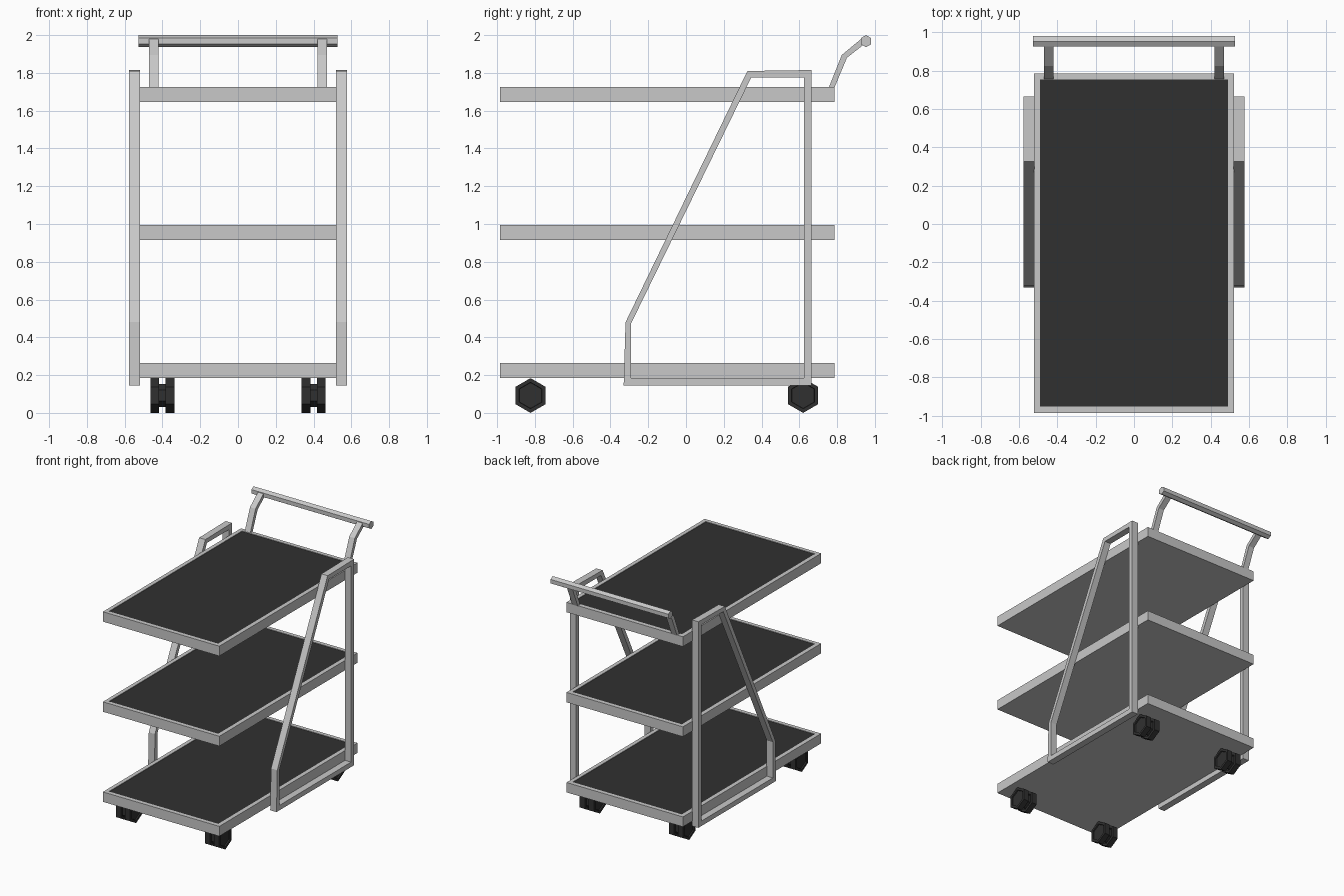
import bpy, bmesh
from math import cos, sin, pi
from mathutils import Vector

cube = bpy.data.objects.get("Cube")
if cube:
    bpy.data.objects.remove(cube, do_unlink=True)


def make_material(name, value):
    m = bpy.data.materials.new(name)
    m.use_nodes = True
    colour = (value, value, value, 1)
    m.diffuse_color = colour
    m.node_tree.nodes["Principled BSDF"].inputs["Base Color"].default_value = colour
    return m


grey = make_material("light grey metal", 0.58)
black = make_material("black rubber", 0.03)


def finish(name, bm, *materials):
    bmesh.ops.recalc_face_normals(bm, faces=bm.faces)
    mesh = bpy.data.meshes.new(name)
    bm.to_mesh(mesh)
    bm.free()
    for m in materials:
        mesh.materials.append(m)
    obj = bpy.data.objects.new(name, mesh)
    bpy.context.collection.objects.link(obj)
    return obj


def prism(bm, profile, x0, x1):
    """Extrude a (y, z) profile along x; returns the two end faces."""
    a, b = ([bm.verts.new((x, y, z)) for y, z in profile] for x in (x0, x1))
    n = len(profile)
    for i in range(n):
        j = (i + 1) % n
        bm.faces.new((a[i], a[j], b[j], b[i]))
    return [bm.faces.new(a[::-1]), bm.faces.new(b)]


def ring(bm, outer, inner, x0, x1):
    """Closed tube frame between matching outer and inner (y, z) loops."""
    loops = [[bm.verts.new((x, y, z)) for y, z in loop]
             for x, loop in ((x0, outer), (x1, outer), (x1, inner), (x0, inner))]
    n = len(outer)
    for a, b in zip(loops, loops[1:] + loops[:1]):
        for i in range(n):
            j = (i + 1) % n
            bm.faces.new((a[i], a[j], b[j], b[i]))


def hexagon(y, z, r):
    return [(y + r * sin(i * pi / 3), z + r * cos(i * pi / 3)) for i in range(6)]


# Trays: grey slab with a slightly sunken black mat
for name, base in (("bottom", 0.185), ("middle", 0.915), ("top", 1.645)):
    bm = bmesh.new()
    lo, hi = base, base + 0.08
    prism(bm, [(-0.985, lo), (0.785, lo), (0.785, hi), (-0.985, hi)], -0.522, 0.522)
    bmesh.ops.recalc_face_normals(bm, faces=bm.faces)
    mat = [f for f in bm.faces if f.normal.z > 0.9]
    bmesh.ops.inset_region(bm, faces=mat, thickness=0.045)
    bmesh.ops.inset_region(bm, faces=mat, thickness=0.0005, depth=-0.004)
    for f in mat:
        f.material_index = 1
    finish(name + "_tray", bm, grey, black)

# Slanted side frames and handle brackets, one per side
outer = [(-0.33, 0.145), (0.665, 0.145), (0.665, 1.815), (0.325, 1.81), (-0.32, 0.48)]
inner = [(-0.29, 0.185), (0.625, 0.185), (0.625, 1.775), (0.345, 1.775), (-0.29, 0.475)]
bracket = [(0.755, 1.72), (0.785, 1.72), (0.852, 1.88), (0.95, 1.957),
           (0.93, 1.982), (0.825, 1.895)]
for side, s in (("left", 1), ("right", -1)):
    bm = bmesh.new()
    ring(bm, outer, inner, s * 0.52, s * 0.576)
    finish(side + "_side_frame", bm, grey)
    bm = bmesh.new()
    prism(bm, bracket, s * 0.42, s * 0.47)
    finish(side + "_handle_bracket", bm, grey)

# Push handle
bm = bmesh.new()
prism(bm, hexagon(0.953, 1.968, 0.032), -0.528, 0.528)
finish("push_handle", bm, grey)

# Twin-wheel casters: two hexagonal wheels with dished faces on a hub
for end, y in (("front", -0.823), ("back", 0.62)):
    for side, s in (("left", 1), ("right", -1)):
        bm = bmesh.new()
        for k in (-1, 1):
            x = s * 0.4 + k * 0.04
            prism(bm, hexagon(y, 0.092, 0.092), x - 0.023, x + 0.023)
        bmesh.ops.recalc_face_normals(bm, faces=bm.faces)
        discs = [f for f in bm.faces if len(f.verts) == 6]
        bmesh.ops.inset_individual(bm, faces=discs, thickness=0.022)
        bmesh.ops.inset_individual(bm, faces=discs, thickness=0.002, depth=-0.01)
        prism(bm, hexagon(y, 0.092, 0.06), s * 0.4 - 0.03, s * 0.4 + 0.03)
        finish(f"{end}_{side}_caster", bm, black)
